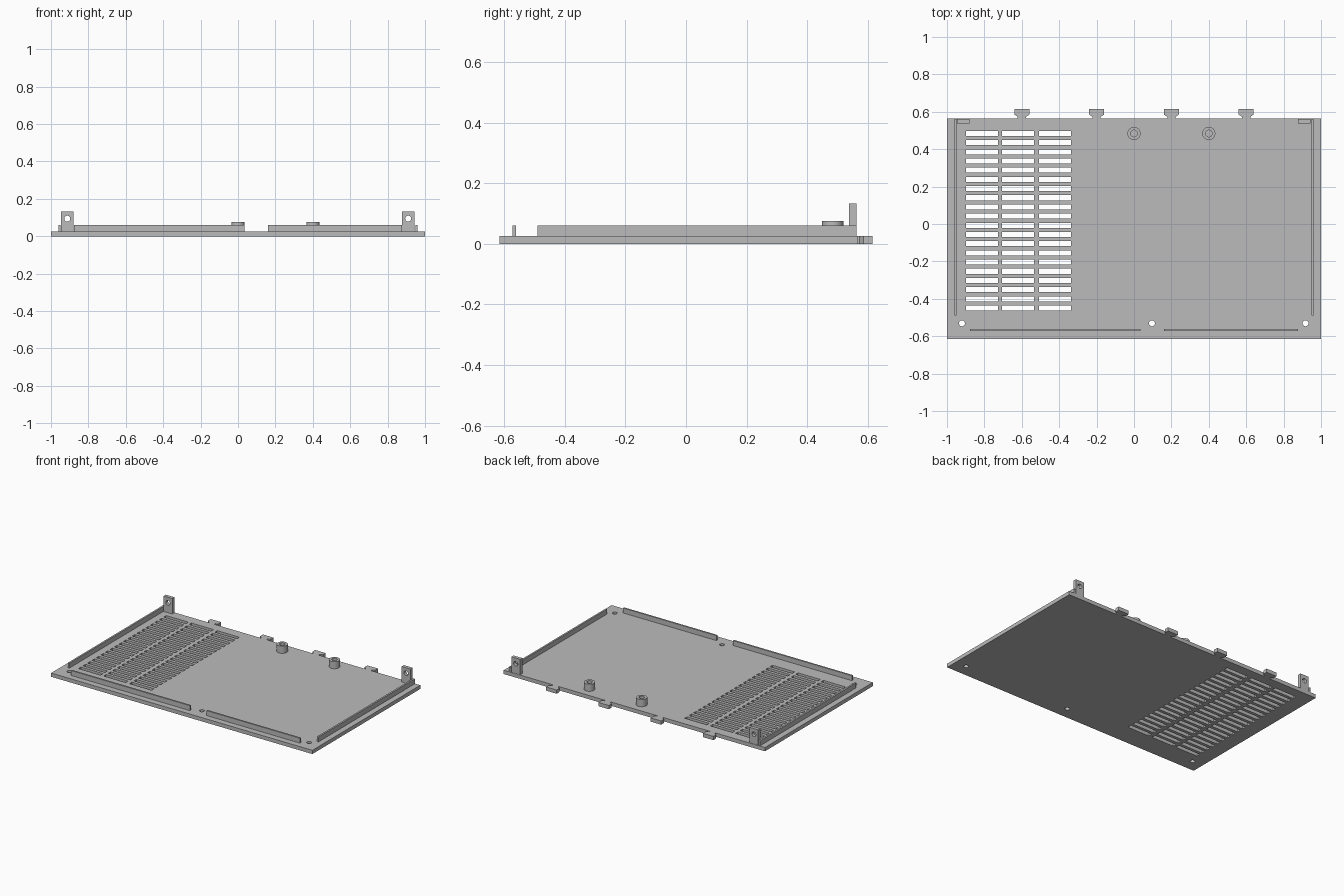
import bpy, bmesh, math
from mathutils import Matrix

if "Cube" in bpy.data.objects:
    bpy.data.objects.remove(bpy.data.objects["Cube"])

grey = bpy.data.materials.new("grey plastic")
grey.diffuse_color = (0.5, 0.5, 0.5, 1)
grey.use_nodes = True
grey.node_tree.nodes["Principled BSDF"].inputs["Base Color"].default_value = grey.diffuse_color

TOP = 0.026      # plate thickness
RIB_TOP = 0.06


def rect(x0, x1, y0, y1):
    return [(x0, y0), (x1, y0), (x1, y1), (x0, y1)]


def circle(cx, cy, r, n=24):
    return [(cx + r * math.cos(2 * math.pi * i / n),
             cy + r * math.sin(2 * math.pi * i / n)) for i in range(n)]


def extrude(name, loops, z0, z1, matrix=Matrix()):
    """Solid from a flat outline (first loop) with holes (other loops)."""
    curve = bpy.data.curves.new(name + "_profile", 'CURVE')
    curve.dimensions = '2D'
    curve.fill_mode = 'BOTH'
    curve.extrude = (z1 - z0) / 2
    for loop in loops:
        spline = curve.splines.new('POLY')
        spline.points.add(len(loop) - 1)
        for p, (x, y) in zip(spline.points, loop):
            p.co = (x, y, 0, 1)
        spline.use_cyclic_u = True
    temp = bpy.data.objects.new(name + "_temp", curve)
    bpy.context.collection.objects.link(temp)
    bpy.context.view_layer.update()
    deps = bpy.context.evaluated_depsgraph_get()
    mesh = bpy.data.meshes.new_from_object(temp.evaluated_get(deps))
    bpy.data.objects.remove(temp)
    bpy.data.curves.remove(curve)

    # Weld caps to walls and place the part
    bm = bmesh.new()
    bm.from_mesh(mesh)
    bmesh.ops.remove_doubles(bm, verts=bm.verts, dist=1e-5)
    bm.transform(matrix @ Matrix.Translation((0, 0, (z0 + z1) / 2)))
    bmesh.ops.recalc_face_normals(bm, faces=bm.faces)
    bm.to_mesh(mesh)
    bm.free()
    mesh.name = name
    mesh.materials.clear()
    mesh.materials.append(grey)
    ob = bpy.data.objects.new(name, mesh)
    bpy.context.collection.objects.link(ob)
    bpy.ops.object.select_all(action='DESELECT')
    ob.select_set(True)
    bpy.context.view_layer.objects.active = ob
    bpy.ops.object.shade_smooth_by_angle(angle=math.radians(30))
    return ob


# Base plate: vent slots and screw holes, with hook tabs along the back edge
outline = [(-1, -0.615), (1, -0.615), (1, 0.565)]
for cx in (0.6, 0.2, -0.2, -0.6):
    outline += [(cx + dx, y) for dx, y in (
        (0.022, 0.565), (0.022, 0.573), (0.04, 0.585), (0.04, 0.615),
        (-0.04, 0.615), (-0.04, 0.585), (-0.022, 0.573), (-0.022, 0.565))]
outline.append((-1, 0.565))
holes = [circle(x, -0.531, 0.016) for x in (-0.92, 0.096, 0.917)]
for x0 in (-0.898, -0.705, -0.508):
    for row in range(20):
        y = 0.484 - row * 0.0491
        holes.append(rect(x0, x0 + 0.17, y - 0.0135, y + 0.0135))
extrude("base_plate", [outline] + holes, 0, TOP)

# Locating ribs along the sides and the front
for name, box in (("left_rib", (-0.96, -0.948, -0.49, 0.562)),
                  ("right_rib", (0.948, 0.96, -0.49, 0.562)),
                  ("front_rib_long", (-0.877, 0.034, -0.573, -0.561)),
                  ("front_rib_short", (0.16, 0.876, -0.573, -0.561))):
    extrude(name, [rect(*box)], TOP - 0.004, RIB_TOP)

# Hollow screw bosses
for i, x in enumerate((0, 0.4)):
    extrude(f"screw_boss_{i + 1}",
            [circle(x, 0.484, 0.035, 32), circle(x, 0.484, 0.018, 32)],
            TOP - 0.004, 0.075)

# Upright brackets with a cross hole at the back corners
upright = Matrix.Rotation(math.pi / 2, 4, 'X')   # profile y -> z, depth -> -y
for name, x in (("left_bracket", -0.913), ("right_bracket", 0.91)):
    extrude(name, [rect(x - 0.033, x + 0.033, TOP - 0.004, 0.133),
                   circle(x, 0.094, 0.016)], -0.562, -0.538, upright)
